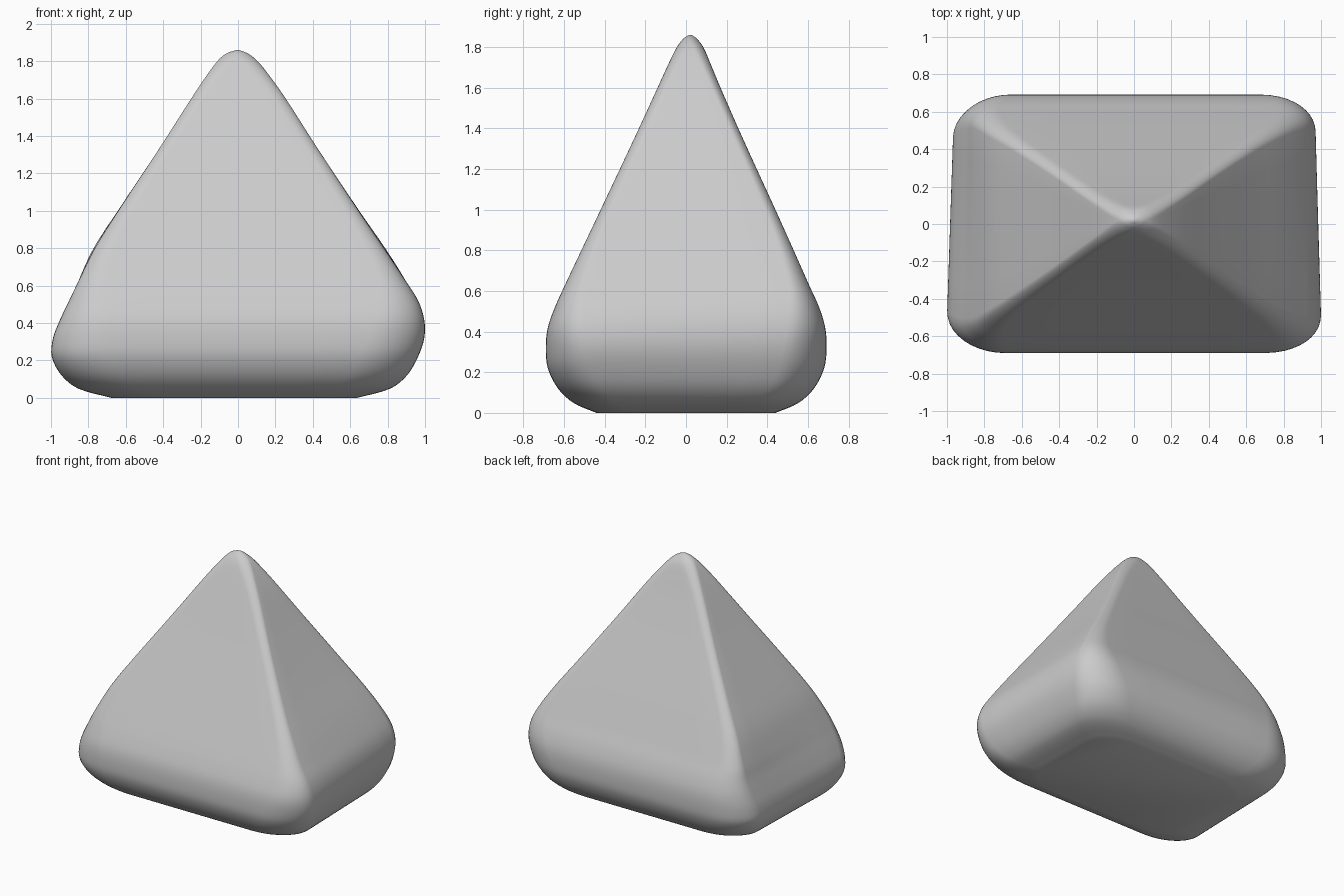
import bpy, bmesh, math

if "Cube" in bpy.data.objects:
    bpy.data.objects.remove(bpy.data.objects["Cube"])

# Cross-sections: z, left x, right x, front y, back y, back width factor, corner rounding
LEVELS = [
    (0.00, -0.68, 0.64, -0.44, 0.44, 0.98, 0.42),
    (0.05, -0.86, 0.82, -0.555, 0.555, 0.97, 0.38),
    (0.12, -0.95, 0.91, -0.63, 0.63, 0.96, 0.35),
    (0.22, -1.003, 0.97, -0.68, 0.68, 0.955, 0.33),
    (0.32, -0.996, 1.003, -0.69, 0.692, 0.955, 0.31),
    (0.42, -0.955, 1.00, -0.68, 0.685, 0.965, 0.27),
    (0.52, -0.905, 0.965, -0.645, 0.655, 0.98, 0.22),
    (0.62, -0.855, 0.90, -0.60, 0.61, 1.0, 0.17),
    (0.80, -0.765, 0.78, -0.515, 0.53, 1.01, 0.13),
    (1.00, -0.64, 0.645, -0.42, 0.44, 1.005, 0.12),
    (1.35, -0.41, 0.415, -0.255, 0.28, 1.0, 0.16),
    (1.60, -0.25, 0.255, -0.14, 0.17, 1.0, 0.28),
    (1.72, -0.17, 0.17, -0.085, 0.12, 1.0, 0.45),
    (1.80, -0.11, 0.105, -0.045, 0.085, 1.0, 0.75),
    (1.84, -0.065, 0.055, -0.015, 0.055, 1.0, 1.0),
    (1.858, -0.015, 0.01, 0.01, 0.03, 1.0, 1.0),
]
ARC, SIDE, STEPS = 10, 6, 4


def resample(pts):
    """Smooth chord-length interpolation of the section table."""
    t = [0.0]
    for a, b in zip(pts, pts[1:]):
        t.append(t[-1] + math.hypot(b[0] - a[0], b[2] - a[2]))
    n = len(pts)
    tan = []
    for i in range(n):
        a, b = max(i - 1, 0), min(i + 1, n - 1)
        tan.append([(q - p) / (t[b] - t[a]) for p, q in zip(pts[a], pts[b])])
    out = []
    for i in range(n - 1):
        h = t[i + 1] - t[i]
        for k in range(STEPS):
            s = k / STEPS
            w = (2*s**3 - 3*s**2 + 1, h*(s**3 - 2*s**2 + s),
                 3*s**2 - 2*s**3, h*(s**3 - s**2))
            out.append([w[0]*p + w[1]*m + w[2]*q + w[3]*o for p, m, q, o in
                        zip(pts[i], tan[i], pts[i + 1], tan[i + 1])])
    return out + [list(pts[-1])]


def rounded_square(r):
    """Unit rounded square, counter-clockwise."""
    r = min(r, 0.999)
    loop = []
    for q in range(4):
        ang = q * math.pi / 2
        cx, cy = [(1, 1), (-1, 1), (-1, -1), (1, -1)][q]
        for i in range(ARC + 1):
            a = ang + math.pi / 2 * i / ARC
            loop.append((cx*(1 - r) + r*math.cos(a), cy*(1 - r) + r*math.sin(a)))
        u, v = loop[-1]
        nx, ny = [(-1, 1), (-1, -1), (1, -1), (1, 1)][q]
        e = ang + math.pi / 2
        u2, v2 = nx*(1 - r) + r*math.cos(e), ny*(1 - r) + r*math.sin(e)
        for i in range(1, SIDE):
            f = i / SIDE
            loop.append((u + (u2 - u)*f, v + (v2 - v)*f))
    return loop


# Loft the sections into one soft pyramid
bm = bmesh.new()
rings = []
for z, xl, xr, yf, yb, k, r in resample(LEVELS):
    ring = []
    for u, v in rounded_square(r):
        s, t = (u + 1) / 2, (v + 1) / 2
        x = (xl + (xr - xl)*s) * (1 + (k - 1)*t)
        ring.append(bm.verts.new((x, yf + (yb - yf)*t, max(z, 0))))
    rings.append(ring)
n = len(rings[0])
for a, b in zip(rings, rings[1:]):
    for i in range(n):
        j = (i + 1) % n
        bm.faces.new((a[i], a[j], b[j], b[i]))

# Flat base and rounded tip
bm.faces.new(rings[0][::-1])
tip = bm.verts.new((-0.003, 0.02, 1.86))
for i in range(n):
    bm.faces.new((rings[-1][i], rings[-1][(i + 1) % n], tip))

mesh = bpy.data.meshes.new("rounded_pyramid")
bm.to_mesh(mesh)
bm.free()
for p in mesh.polygons:
    p.use_smooth = True
obj = bpy.data.objects.new("rounded_pyramid", mesh)
bpy.context.collection.objects.link(obj)
